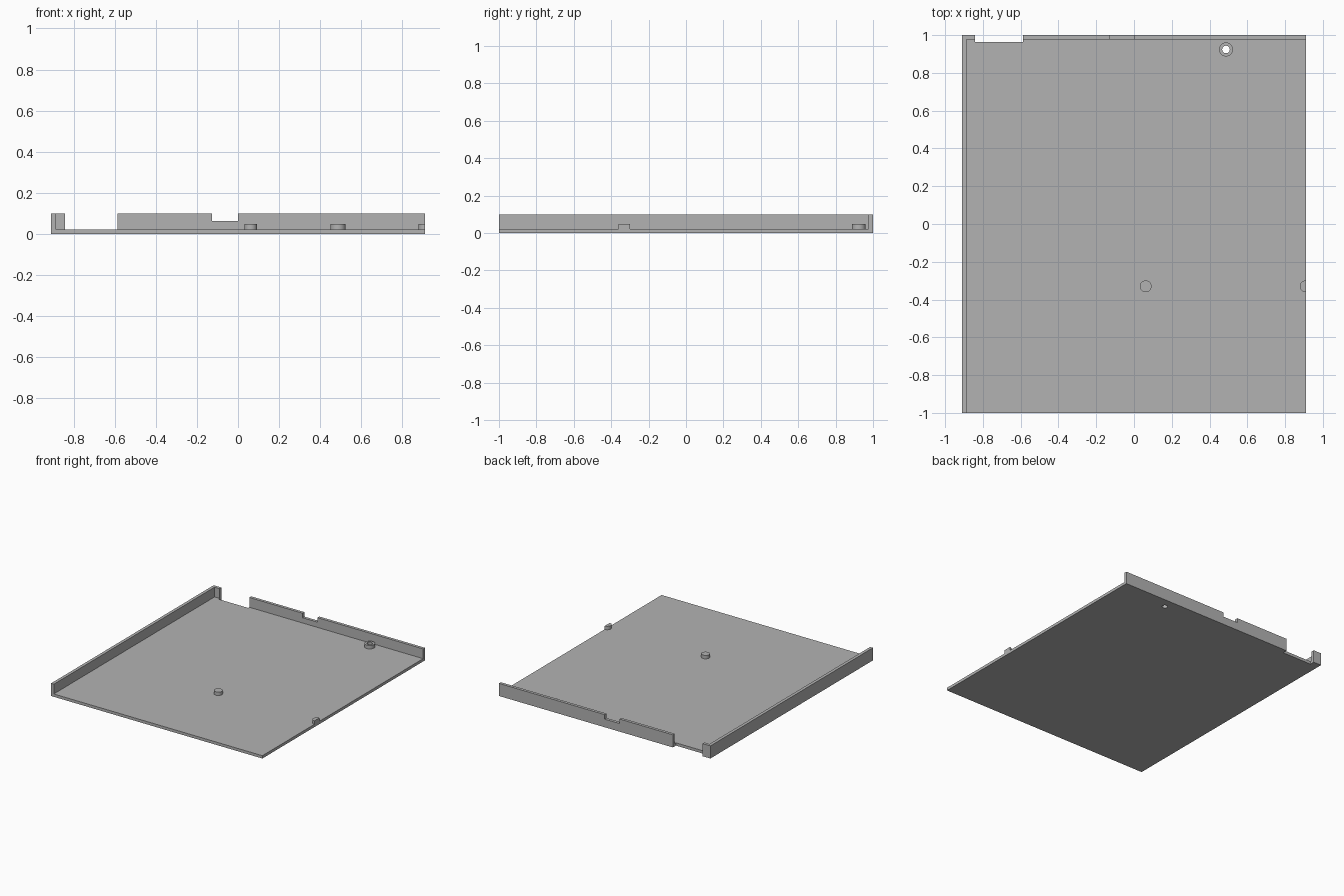
import bpy
import bmesh
from mathutils import Matrix, Vector

if "Cube" in bpy.data.objects:
    bpy.data.objects.remove(bpy.data.objects["Cube"], do_unlink=True)

W, D, H = 0.91, 1.0, 0.098      # half width, half depth, wall height
FLOOR, PEG_TOP = 0.022, 0.049

grey = bpy.data.materials.new("light grey")
grey.use_nodes = True
colour = (0.45, 0.45, 0.45, 1)
grey.diffuse_color = colour
grey.node_tree.nodes["Principled BSDF"].inputs["Base Color"].default_value = colour


def finish(name, bm):
    mesh = bpy.data.meshes.new(name)
    bm.to_mesh(mesh)
    bm.free()
    mesh.materials.append(grey)
    obj = bpy.data.objects.new(name, mesh)
    bpy.context.collection.objects.link(obj)
    return obj


def box(name, low, high):
    low, high = Vector(low), Vector(high)
    bm = bmesh.new()
    place = Matrix.Translation((low + high) / 2) @ Matrix.Diagonal((*(high - low), 1))
    bmesh.ops.create_cube(bm, size=1, matrix=place)
    return finish(name, bm)


def cylinder(name, x, y, radius, bottom, top):
    bm = bmesh.new()
    bmesh.ops.create_cone(bm, cap_ends=True, segments=48, radius1=radius, radius2=radius,
                          depth=top - bottom,
                          matrix=Matrix.Translation((x, y, (bottom + top) / 2)))
    return finish(name, bm)


def cut(obj, cutter):
    """Subtract the cutter and remove it."""
    cutter.hide_render = True
    mod = obj.modifiers.new("cut", "BOOLEAN")
    mod.operation, mod.solver, mod.object = "DIFFERENCE", "EXACT", cutter
    bpy.context.view_layer.objects.active = obj
    bpy.ops.object.modifier_apply(modifier=mod.name)
    bpy.data.objects.remove(cutter, do_unlink=True)


# Tray: floor with a right wall and a back wall, open at the front and left
tray = box("tray", (-W, -D, 0), (W, D, H))
cut(tray, box("inner_space", (-0.886, -2, FLOOR), (2, 0.977, 1)))
cut(tray, box("wide_gap", (-0.842, 0.963, -1), (-0.587, 2, 1)))
cut(tray, box("wall_notch", (-0.127, 0.9, 0.063), (0, 2, 1)))

# Pegs standing on the floor
centre_peg = cylinder("centre_peg", 0.062, -0.33, 0.031, FLOOR, PEG_TOP)
edge_peg = cylinder("edge_peg", 0.909, -0.33, 0.031, FLOOR, PEG_TOP)
cut(edge_peg, box("edge_trim", (W, -1, -1), (2, 1, 1)))

# Hollow boss with a bore through the floor
boss = cylinder("screw_boss", 0.487, 0.924, 0.037, FLOOR, PEG_TOP)
for part in (tray, boss):
    cut(part, cylinder("bore", 0.487, 0.924, 0.02, -1, 1))

# Smooth the round sides, keep the edges sharp
bpy.ops.object.select_all(action="DESELECT")
for part in (tray, centre_peg, edge_peg, boss):
    part.select_set(True)
    bpy.context.view_layer.objects.active = part
bpy.ops.object.shade_smooth_by_angle()
